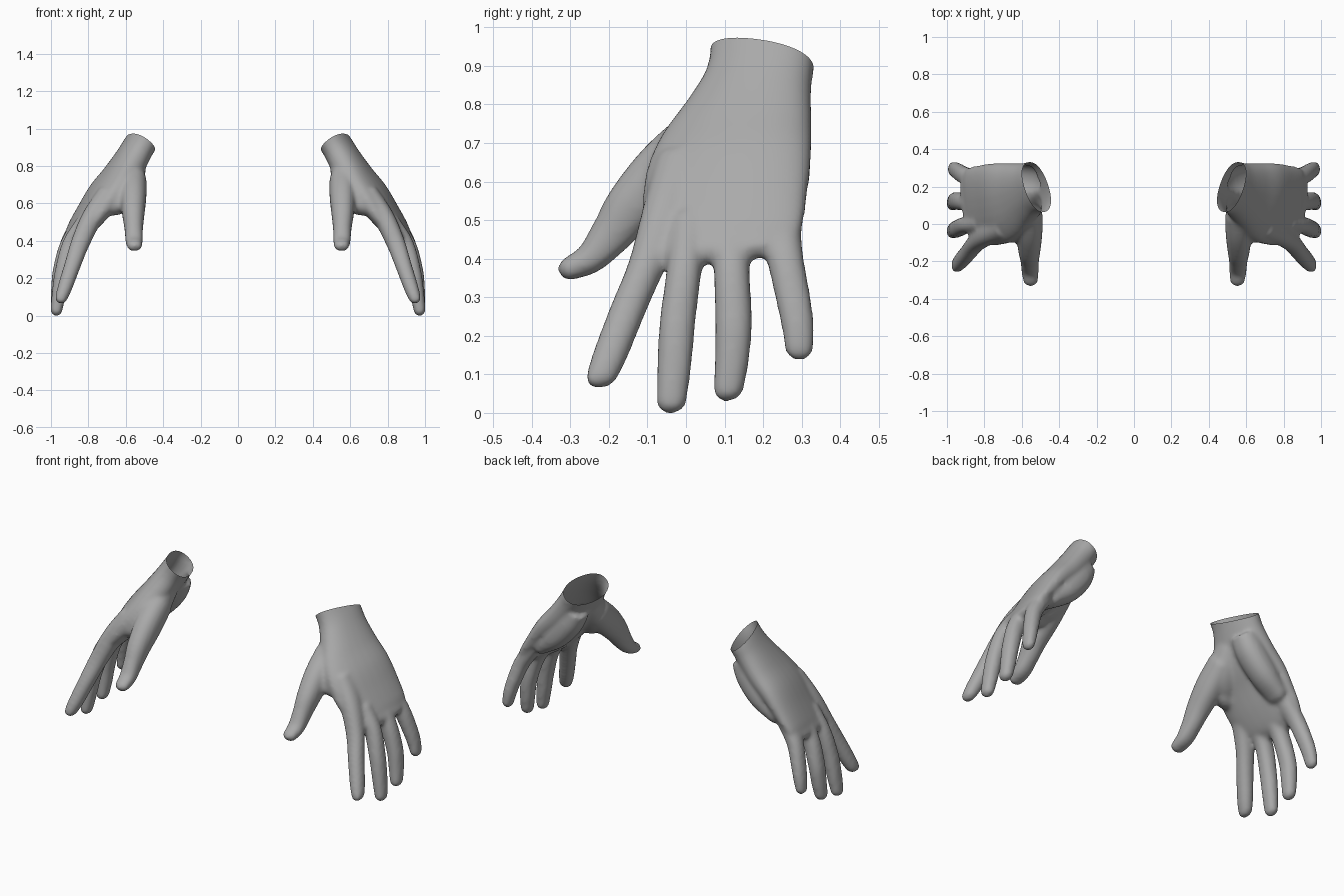
import bpy, bmesh, math
from mathutils import Vector

if "Cube" in bpy.data.objects:
    bpy.data.objects.remove(bpy.data.objects["Cube"])

skin = bpy.data.materials.new("plain_grey")
skin.diffuse_color = (0.4, 0.4, 0.4, 1)
skin.use_nodes = True
skin.node_tree.nodes["Principled BSDF"].inputs["Base Color"].default_value = skin.diffuse_color

# Sections: x, y, z, half width, half thickness, roll
PALM = [(.465, .20, 1.02, .132, .079, .18), (.530, .197, .92, .138, .080, .18),
        (.576, .170, .84, .156, .083, .18), (.64, .133, .74, .194, .087, .18),
        (.718, .112, .65, .214, .080, .18), (.792, .102, .55, .214, .066, .17),
        (.855, .100, .47, .203, .051, .15), (.887, .100, .437, .180, .038, .12)]
THUMB = [(.565, .06, .74, .074, .080, 0), (.562, -.045, .645, .070, .082, 0),
         (.562, -.134, .553, .060, .070, 0), (.560, -.190, .477, .050, .056, 0),
         (.558, -.245, .413, .047, .041, 0), (.556, -.300, .385, .041, .031, 0)]
# Fleshy base and web joining thumb to palm
WEB = [(.568, .11, .80, .073, .075, 0), (.595, .03, .70, .088, .085, 0),
       (.625, -.02, .635, .082, .075, 0), (.645, -.040, .60, .070, .060, 0)]
# Fleshy heel on the little finger side
HEEL = [(.552, .24, .82, .070, .066, 0), (.600, .245, .73, .078, .075, 0),
        (.680, .248, .63, .075, .068, 0), (.775, .24, .545, .065, .045, 0)]
FINGERS = [
    # index
    [(.69, -.005, .67, .070, .058, 0), (.782, -.048, .535, .064, .056, 0),
     (.845, -.097, .40, .051, .050, 0), (.887, -.148, .28, .049, .044, 0),
     (.928, -.195, .16, .047, .039, 0), (.948, -.216, .105, .042, .033, 0)],
    # middle
    [(.82, .01, .51, .050, .048, 0), (.895, -.002, .39, .046, .048, 0),
     (.938, -.020, .25, .047, .043, 0), (.958, -.028, .14, .045, .039, 0),
     (.973, -.036, .04, .040, .032, 0)],
    # ring
    [(.83, .12, .51, .050, .047, 0), (.907, .12, .39, .047, .047, 0),
     (.950, .125, .25, .048, .043, 0), (.963, .121, .15, .045, .039, 0),
     (.971, .112, .072, .040, .033, 0)],
    # little
    [(.82, .235, .54, .060, .046, 0), (.900, .257, .42, .049, .043, 0),
     (.942, .281, .30, .046, .038, 0), (.960, .292, .23, .042, .034, 0),
     (.970, .295, .175, .037, .029, 0)],
]


def spline(secs, steps=6):
    """Smooth interpolation through the sections."""
    p = [Vector(s) for s in secs]
    p = [p[0] * 2 - p[1]] + p + [p[-1] * 2 - p[-2]]
    out = []
    for a, b, c, d in zip(p, p[1:], p[2:], p[3:]):
        for k in range(steps):
            t = k / steps
            out.append(b + (c - a) * (t / 2) + (a * 2 - b * 5 + c * 4 - d) * (t * t / 2)
                       + (b * 3 - a - c * 3 + d) * (t ** 3 / 2))
    return out + [p[-2]]


def loft(bm, secs, across=None, n=28):
    """Closed tube through the sections, with a rounded end."""
    pts = spline(secs)
    pos = [Vector(p[:3]) for p in pts]
    frames = []
    for i, p in enumerate(pts):
        t = (pos[min(i + 1, len(pos) - 1)] - pos[max(i - 1, 0)]).normalized()
        frames.append((pos[i], t, p[3], p[4], p[5]))
    c, t, w, h, r = frames[-1]
    for deg in (25, 45, 62, 76, 86):
        a = math.radians(deg)
        frames.append((c + t * h * math.sin(a), t, w * math.cos(a), h * math.cos(a), r))
    rings = []
    for c, t, w, h, r in frames:
        side = across or Vector((r, 1, .7 * r))
        up = t.cross(side).normalized()
        ring = []
        for k in range(n):
            a = 2 * math.pi * k / n
            u, v = [math.copysign(abs(f) ** .9, f) for f in (math.cos(a), math.sin(a))]
            ring.append(bm.verts.new(c + side * (w * u) + up * (h * v)))
        rings.append(ring)
    for a, b in zip(rings, rings[1:]):
        for k in range(n):
            bm.faces.new((a[k], a[(k + 1) % n], b[(k + 1) % n], b[k]))
    bm.faces.new(rings[0][::-1])
    bm.faces.new(rings[-1])


# Palm, thumb and fingers fused into one skin
bm = bmesh.new()
for part in [PALM, HEEL] + FINGERS:
    loft(bm, part)
for part in (THUMB, WEB):
    loft(bm, part, Vector((1, 0, 0)))
bmesh.ops.recalc_face_normals(bm, faces=bm.faces)
mesh = bpy.data.meshes.new("right_hand")
bm.to_mesh(mesh)
bm.free()
hand = bpy.data.objects.new("right_hand", mesh)
bpy.context.collection.objects.link(hand)
bpy.context.view_layer.objects.active = hand
hand.select_set(True)
rem = hand.modifiers.new("fuse", 'REMESH')
rem.mode = 'VOXEL'
rem.voxel_size = .01
smooth = hand.modifiers.new("soften", 'SMOOTH')
smooth.factor = .5
smooth.iterations = 12
for m in ("fuse", "soften"):
    bpy.ops.object.modifier_apply(modifier=m)

# Open wrist, then settle on the ground at full width
bm = bmesh.new()
bm.from_mesh(hand.data)
bmesh.ops.bisect_plane(bm, geom=bm.verts[:] + bm.edges[:] + bm.faces[:],
                       plane_co=(.526, .197, .933), plane_no=(-.57, .29, .78),
                       clear_outer=True)
low = min(v.co.z for v in bm.verts)
far = max(v.co.x for v in bm.verts)
mid = (min(v.co.y for v in bm.verts) + max(v.co.y for v in bm.verts)) / 2
for v in bm.verts:
    v.co -= Vector((far - 1, mid, low))
bmesh.ops.recalc_face_normals(bm, faces=bm.faces)
for f in bm.faces:
    f.smooth = True
bm.to_mesh(hand.data)
hand.data.materials.clear()
hand.data.materials.append(skin)

# Mirrored hand
for v in bm.verts:
    v.co.x *= -1
bmesh.ops.reverse_faces(bm, faces=bm.faces)
other = hand.data.copy()
bm.to_mesh(other)
bm.free()
other.name = "left_hand"
bpy.context.collection.objects.link(bpy.data.objects.new("left_hand", other))
